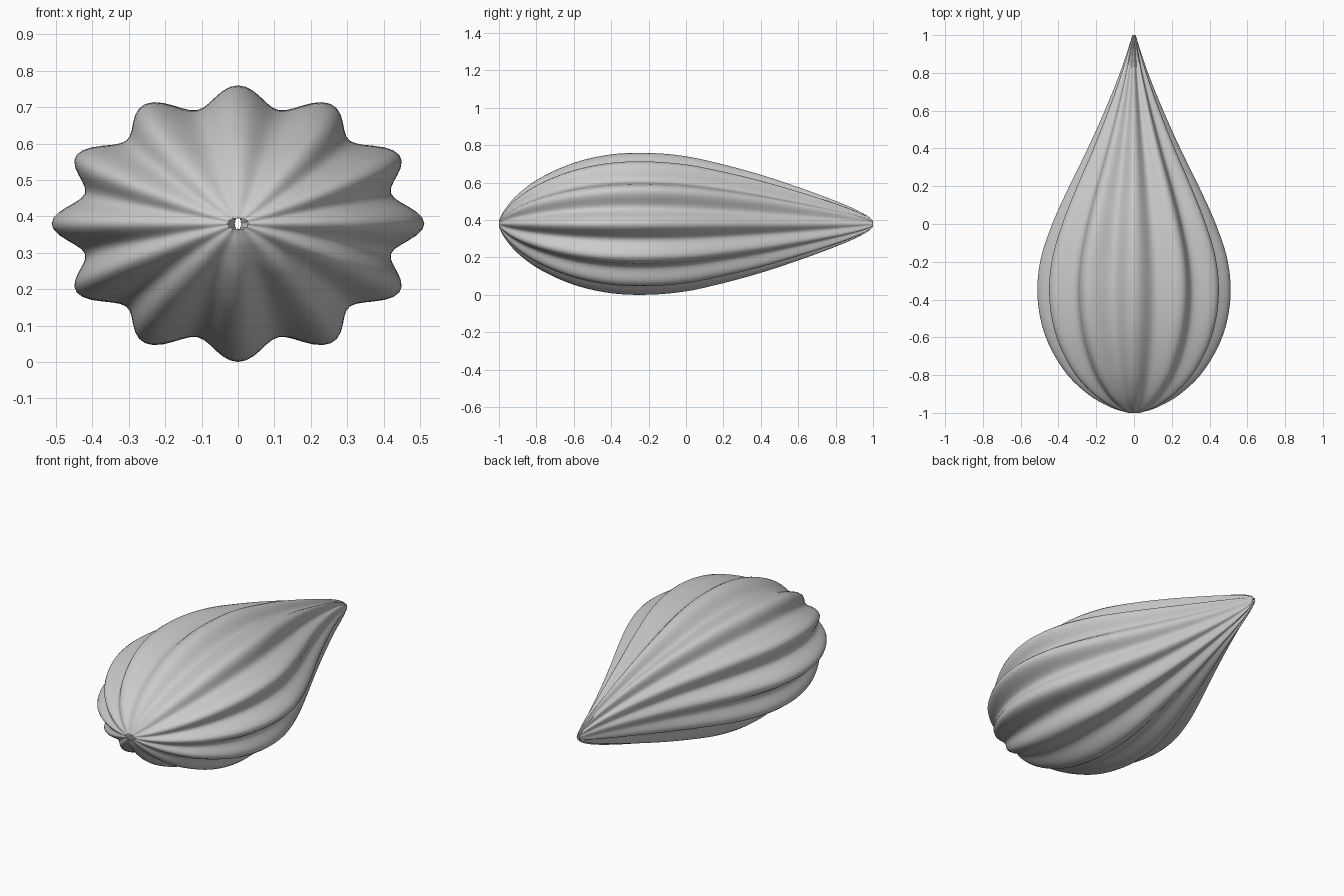
import bpy, math
from mathutils import Vector

if "Cube" in bpy.data.objects:
    bpy.data.objects.remove(bpy.data.objects["Cube"])

# Pod profile: (y, half width, half height) from blunt front to pointed back
PROFILE = [
    (-1.0, 0.03, 0.017), (-0.97, 0.125, 0.075), (-0.90, 0.245, 0.157),
    (-0.78, 0.367, 0.245), (-0.60, 0.467, 0.326), (-0.40, 0.51, 0.371),
    (-0.20, 0.497, 0.379), (0.0, 0.433, 0.361), (0.2, 0.343, 0.317),
    (0.4, 0.245, 0.262), (0.6, 0.155, 0.196), (0.78, 0.082, 0.130),
    (0.90, 0.040, 0.080), (0.97, 0.018, 0.042), (1.0, 0.009, 0.017),
]
RIBS, SEG, SUB = 12, 144, 6
CENTRE_Z, DEPTH = 0.38, 0.075


def smooth_path(points, sub):
    """Catmull-Rom interpolation through the profile points."""
    p = [Vector(q) for q in points]
    p = [2 * p[0] - p[1]] + p + [2 * p[-1] - p[-2]]
    out = []
    for i in range(1, len(p) - 2):
        a, b, c, d = p[i - 1:i + 3]
        for k in range(sub):
            t = k / sub
            out.append(0.5 * (2 * b + (c - a) * t + (2 * a - 5 * b + 4 * c - d) * t * t
                              + (3 * b - a - 3 * c + d) * t ** 3))
    out.append(p[-2])
    return out


# Ribbed skin, open at both ends
rings = smooth_path(PROFILE, SUB)
verts, faces = [], []
for y, w, h in rings:
    for s in range(SEG):
        a = 2 * math.pi * s / SEG
        k = 1 - DEPTH + DEPTH * math.cos(RIBS * a)
        verts.append((w * k * math.cos(a), y, CENTRE_Z + h * k * math.sin(a)))
for r in range(len(rings) - 1):
    for s in range(SEG):
        n = (s + 1) % SEG
        faces.append((r * SEG + s, (r + 1) * SEG + s, (r + 1) * SEG + n, r * SEG + n)[::-1])

mesh = bpy.data.meshes.new("ribbed_pod")
mesh.from_pydata(verts, [], faces)
mesh.update()
# Face the normals outward
if sum(f.normal.dot(f.center - Vector((0, 0, CENTRE_Z))) for f in mesh.polygons) < 0:
    mesh.flip_normals()
mesh.shade_smooth()
pod = bpy.data.objects.new("ribbed_pod", mesh)
bpy.context.collection.objects.link(pod)
